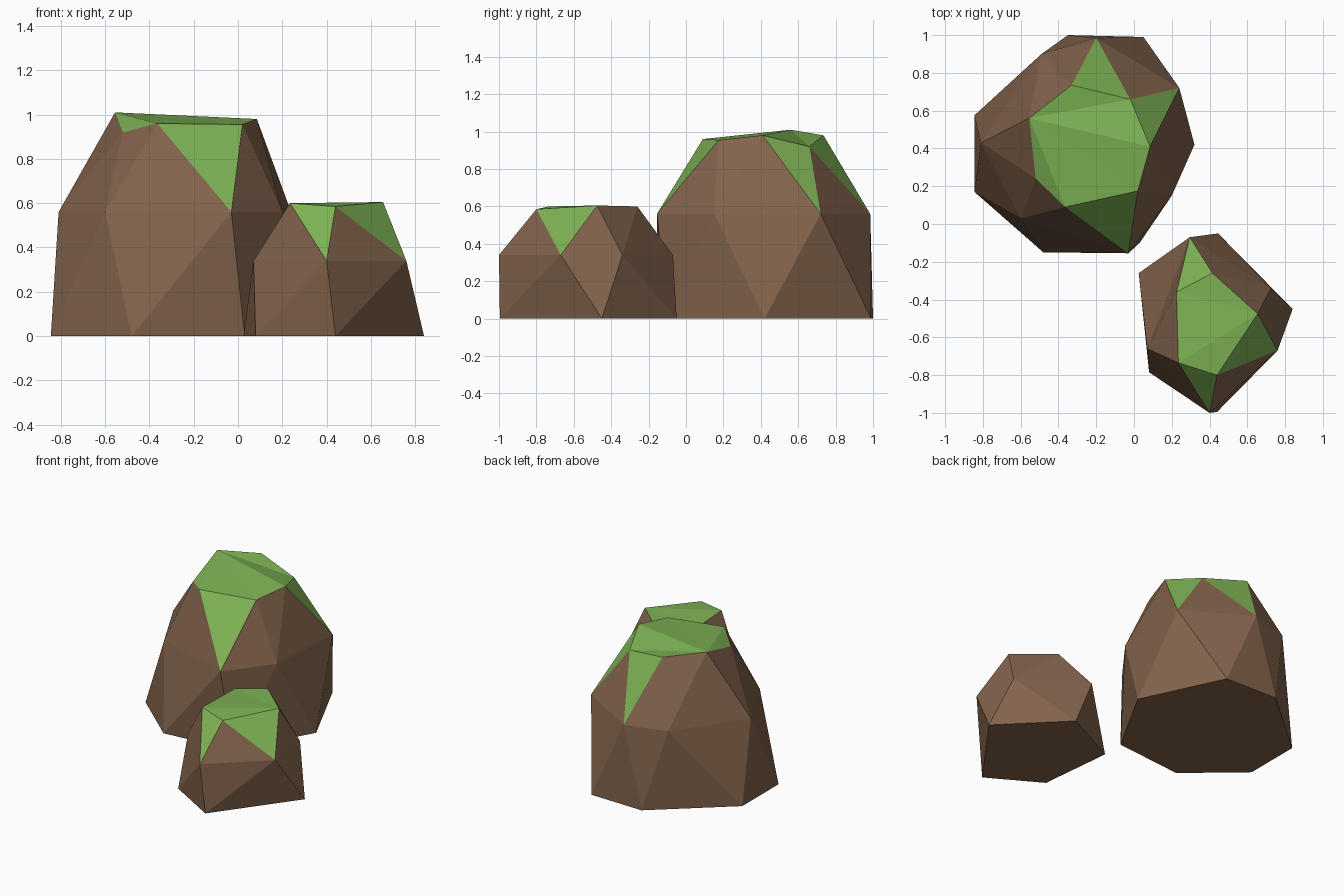
import bpy, bmesh

if "Cube" in bpy.data.objects:
    bpy.data.objects.remove(bpy.data.objects["Cube"])


def material(name, rgb):
    m = bpy.data.materials.new(name)
    m.diffuse_color = (*rgb, 1.0)
    m.use_nodes = True
    m.node_tree.nodes["Principled BSDF"].inputs["Base Color"].default_value = m.diffuse_color
    return m


BROWN = material("earth brown", (0.223, 0.125, 0.071))
GREEN = material("moss green", (0.21, 0.45, 0.09))


def boulder(name, base, mid, mid_z, top, mossy, peak):
    """Faceted rock from three staggered rings; 'mossy' lists the mid corners
    whose upper facet is green, 'peak' is the top corner the cap fans from."""
    bm = bmesh.new()
    b = [bm.verts.new((x, y, 0)) for x, y in base]
    m = [bm.verts.new((x, y, mid_z)) for x, y in mid]
    t = [bm.verts.new(p) for p in top]
    n = len(b)

    def face(verts, green=False):
        bm.faces.new(verts).material_index = int(green)

    for i in range(n):
        j = (i + 1) % n
        # lower band
        face((m[i], b[i], m[j]))
        face((b[i - 1], b[i], m[i]))
        # upper band
        face((m[i], m[j], t[i]))
        face((m[i], t[i], t[i - 1]), i in mossy)
    # grassy cap and flat underside
    for k in range(1, n - 1):
        face((t[peak], t[(peak + k) % n], t[(peak + k + 1) % n]), True)
    face(b[::-1])
    bmesh.ops.recalc_face_normals(bm, faces=bm.faces[:])

    me = bpy.data.meshes.new(name)
    bm.to_mesh(me)
    bm.free()
    me.materials.append(BROWN)
    me.materials.append(GREEN)
    ob = bpy.data.objects.new(name, me)
    bpy.context.collection.objects.link(ob)
    return ob


# Large seven-sided rock
boulder(
    "large_rock",
    base=[(0.03, -0.10), (0.32, 0.42), (0.05, 0.99), (-0.35, 1.0),
          (-0.845, 0.575), (-0.845, 0.17), (-0.48, -0.15)],
    mid=[(-0.03, -0.155), (0.20, 0.15), (0.24, 0.72), (-0.20, 0.985),
         (-0.49, 0.90), (-0.81, 0.43), (-0.60, 0.03)],
    mid_z=0.56,
    top=[(0.02, 0.175, 0.955), (0.085, 0.41, 0.98), (-0.02, 0.66, 0.92),
         (-0.33, 0.735, 0.98), (-0.555, 0.56, 1.01), (-0.52, 0.24, 0.92),
         (-0.365, 0.09, 0.96)],
    mossy={0, 2, 3}, peak=4)

# Small five-sided rock
boulder(
    "small_rock",
    base=[(0.44, -0.995), (0.84, -0.45), (0.445, -0.05), (0.025, -0.26),
          (0.08, -0.785)],
    mid=[(0.40, -1.0), (0.76, -0.67), (0.725, -0.34), (0.295, -0.07),
         (0.07, -0.66)],
    mid_z=0.34,
    top=[(0.44, -0.80, 0.585), (0.655, -0.475, 0.605), (0.415, -0.26, 0.60),
         (0.225, -0.36, 0.585), (0.235, -0.735, 0.60)],
    mossy={0, 1, 3}, peak=1)
